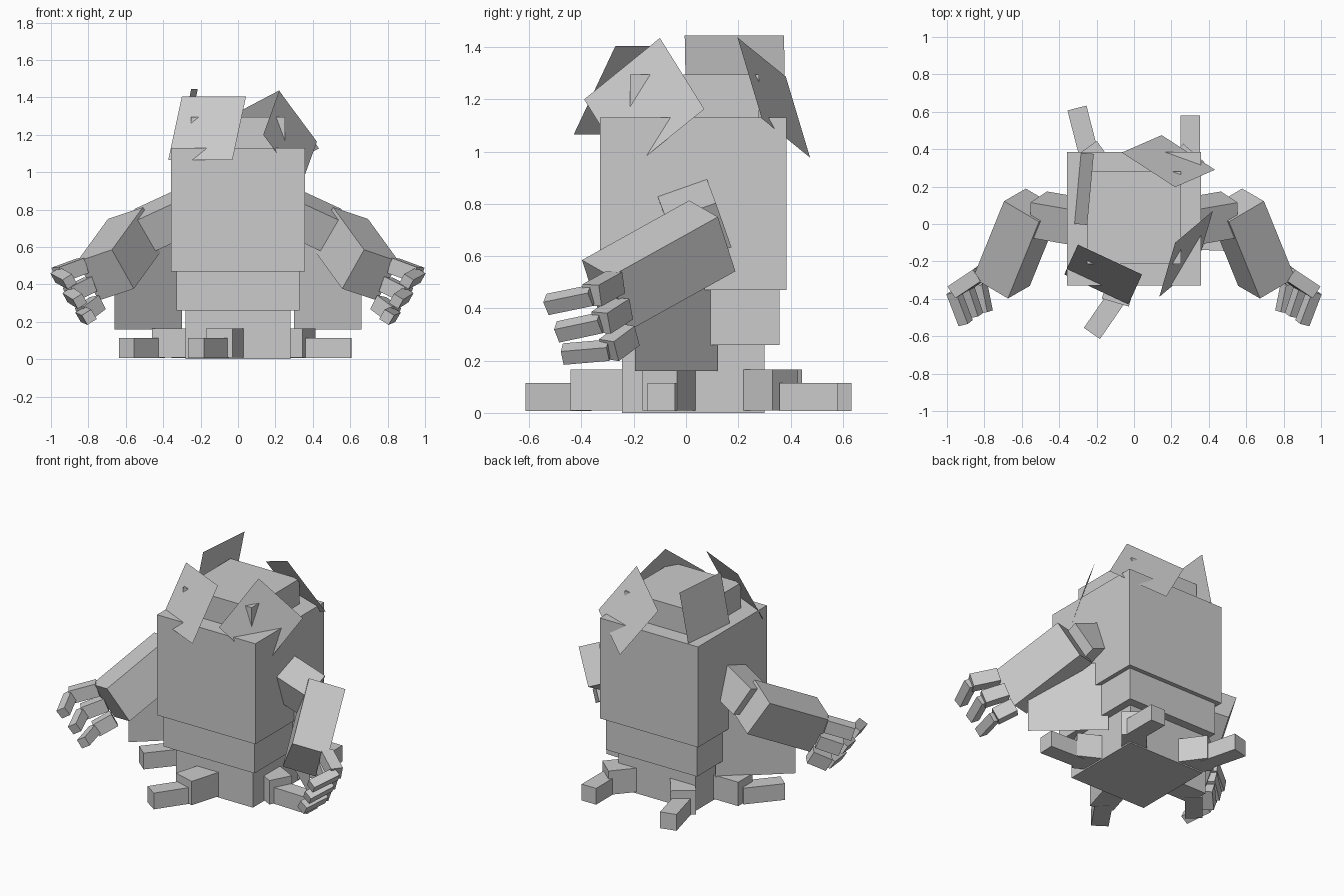
import bpy
from mathutils import Vector as V

cube = bpy.data.objects.get("Cube")
if cube:
    bpy.data.objects.remove(cube)

mat = bpy.data.materials.new("plain_grey")
mat.use_nodes = True
GREY = (0.6, 0.6, 0.6, 1)
mat.diffuse_color = GREY
mat.node_tree.nodes["Principled BSDF"].inputs["Base Color"].default_value = GREY


def make(name, verts, faces):
    mesh = bpy.data.meshes.new(name)
    mesh.from_pydata(verts, [], faces)
    mesh.materials.append(mat)
    obj = bpy.data.objects.new(name, mesh)
    bpy.context.collection.objects.link(obj)
    return obj


def block(name, o, u, v, w):
    """Box from one corner and three right-handed edge vectors."""
    o, u, v, w = V(o), V(u), V(v), V(w)
    if u.cross(v).dot(w) < 0:
        u, v = v, u
    base = [o, o + u, o + u + v, o + v]
    faces = [(3, 2, 1, 0), (4, 5, 6, 7)]
    faces += [(i, (i + 1) % 4, (i + 1) % 4 + 4, i + 4) for i in range(4)]
    return make(name, base + [p + w for p in base], faces)


def box(name, lo, hi):
    d = V(hi) - V(lo)
    return block(name, lo, (d.x, 0, 0), (0, d.y, 0), (0, 0, d.z))


def beam(name, a, b, side, width, height):
    """Box along a-b, with its width towards the side direction."""
    a, b = V(a), V(b)
    axis = (b - a).normalized()
    s = V(side)
    s = (s - axis * s.dot(axis)).normalized()
    t = axis.cross(s)
    return block(name, a - s * width / 2 - t * height / 2, s * width, t * height, b - a)


def sheet(name, o, u, v):
    o, u, v = V(o), V(u), V(v)
    return make(name, [o, o + u, o + u + v, o + v], [(0, 1, 2, 3)])


def flip(p, s):
    return V((p[0] * s, p[1], p[2]))


# Trunk tiers
box("trunk_base", (-.28, -.245, 0), (.28, .30, .26))
box("trunk_waist", (-.33, -.30, .26), (.33, .357, .47))
box("trunk_body", (-.357, -.33, .47), (.357, .385, 1.13))
box("trunk_crown", (-.25, -.215, 1.13), (.25, .28, 1.295))

# Leaves: flat square sheets around the crown
sheet("leaf_front_right", (-.30, -.11, 1.405), (.343, -.16, 0), (-.073, -.16, -.34))
sheet("leaf_front_left", (.22, -.10, 1.435), (.202, .17, -.272), (-.085, -.29, -.235))
sheet("leaf_back_left", (.22, .197, 1.437), (.213, .093, -.31), (-.285, .185, -.15))
sheet("leaf_back_right", (-.25, -.005, 1.445), (.035, .38, 0), (-.08, .007, -.37))

# Arms, hands and hanging sheets, mirrored
fingers = [
    ((.83, -.27, .50), (.965, -.36, .45), (.90, -.53, .415)),
    ((.79, -.24, .40), (.90, -.325, .345), (.845, -.49, .31)),
    ((.75, -.215, .30), (.83, -.295, .24), (.795, -.47, .225)),
]
for s, tag in ((1, "left"), (-1, "right")):
    beam("upper_arm_" + tag, flip((.25, .005, .805), s), flip((.51, .05, .685), s),
         (0, .94, .33), .2, .2)
    block("forearm_" + tag, flip((.508, .012, .813), s), flip((.187, .11, -.063), s),
          flip((-.117, .067, -.208), s), flip((.166, -.41, -.228), s))
    for i, (a, b, c) in enumerate(fingers):
        a, b, c = flip(a, s), flip(b, s), flip(c, s)
        across = flip((-.117, .067, -.208), s)
        beam(f"finger_base_{tag}_{i}", a, b, across, .085, .075)
        beam(f"finger_tip_{tag}_{i}", b, c, across, .06, .06)
    sheet("hanging_sheet_" + tag, flip((.30, .12, .16), s), flip((.36, -.315, 0), s), (0, 0, .46))

# Roots: a tall inner block and a low bent tip
roots = [
    ("front", (-.02, -.15), (-.10, -.42), (-.225, -.585)),
    ("left", (.15, .02), (.38, -.10), (.605, -.095)),
    ("right", (-.15, .04), (-.46, .04), (-.595, -.155)),
    ("back_left", (.12, .15), (.32, .38), (.30, .58)),
    ("back_right", (-.10, .18), (-.26, .40), (-.305, .62)),
]
for tag, a, b, c in roots:
    a, b, c = V((*a, .087)), V((*b, .087)), V((*c, .06))
    beam("root_" + tag, a, b, (0, 0, 1), .157, .15)
    start = V((b.x, b.y, .06)) - (b - a).normalized() * .03
    beam("root_tip_" + tag, start, c, (0, 0, 1), .107, .105)
